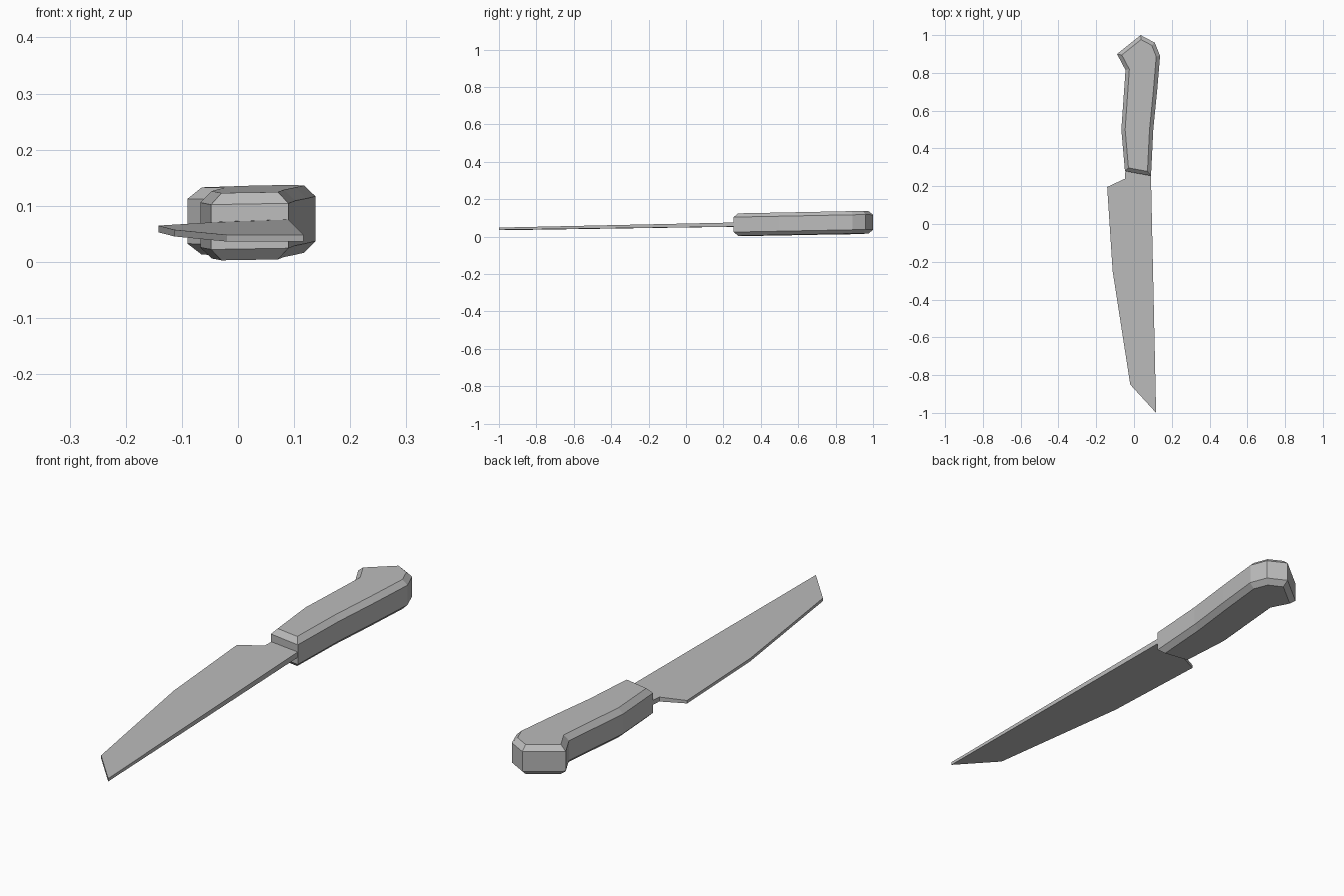
import bpy, bmesh

old = bpy.data.objects.get("Cube")
if old:
    bpy.data.objects.remove(old, do_unlink=True)

# One plain grey for the whole knife
grey = bpy.data.materials.new("plain grey")
grey.use_nodes = True
colour = (0.5, 0.5, 0.5, 1)
grey.diffuse_color = colour
grey.node_tree.nodes["Principled BSDF"].inputs["Base Color"].default_value = colour


def rest_height(x, y):
    """Height of the knife's middle plane, which leans slightly."""
    return 0.0625 + 0.018 * (y - 0.25) + 0.02 * x


def slab(name, outline, chamfer=0):
    """Extrude an outline of (x, y, half thickness) about the middle plane."""
    bm = bmesh.new()
    top = [bm.verts.new((x, y, h)) for x, y, h in outline]
    low = [bm.verts.new((x, y, -h)) for x, y, h in outline]
    rims = list(bm.faces.new(top).edges) + list(bm.faces.new(low[::-1]).edges)
    n = len(outline)
    for i in range(n):
        j = (i + 1) % n
        bm.faces.new((top[j], top[i], low[i], low[j]))
    bmesh.ops.recalc_face_normals(bm, faces=bm.faces)
    if chamfer:
        bmesh.ops.bevel(bm, geom=rims, offset=chamfer, offset_type='OFFSET',
                        segments=1, affect='EDGES', clamp_overlap=True)
    for v in bm.verts:
        v.co.z += rest_height(v.co.x, v.co.y)
    mesh = bpy.data.meshes.new(name)
    bm.to_mesh(mesh)
    bm.free()
    mesh.materials.append(grey)
    obj = bpy.data.objects.new(name, mesh)
    bpy.context.collection.objects.link(obj)
    return obj


# Handle: curved grip with a hooked butt and chamfered rims
grip = [(0.035, 1), (-0.09, 0.9), (-0.045, 0.815), (-0.067, 0.5), (-0.048, 0.28),
        (0.09, 0.255), (0.102, 0.5), (0.122, 0.7), (0.138, 0.89), (0.11, 0.96)]
slab("handle", [(x, y, 0.06) for x, y in grip], chamfer=0.02)

# Blade: thick along the spine, thinner at the cutting edge and tip
slab("blade", [(0.088, 0.3, 0.011), (-0.045, 0.3, 0.009), (-0.048, 0.24, 0.009),
               (-0.142, 0.196, 0.006), (-0.113, -0.25, 0.006),
               (-0.02, -0.85, 0.006), (0.117, -1, 0.006), (0.09, 0.24, 0.011)])
